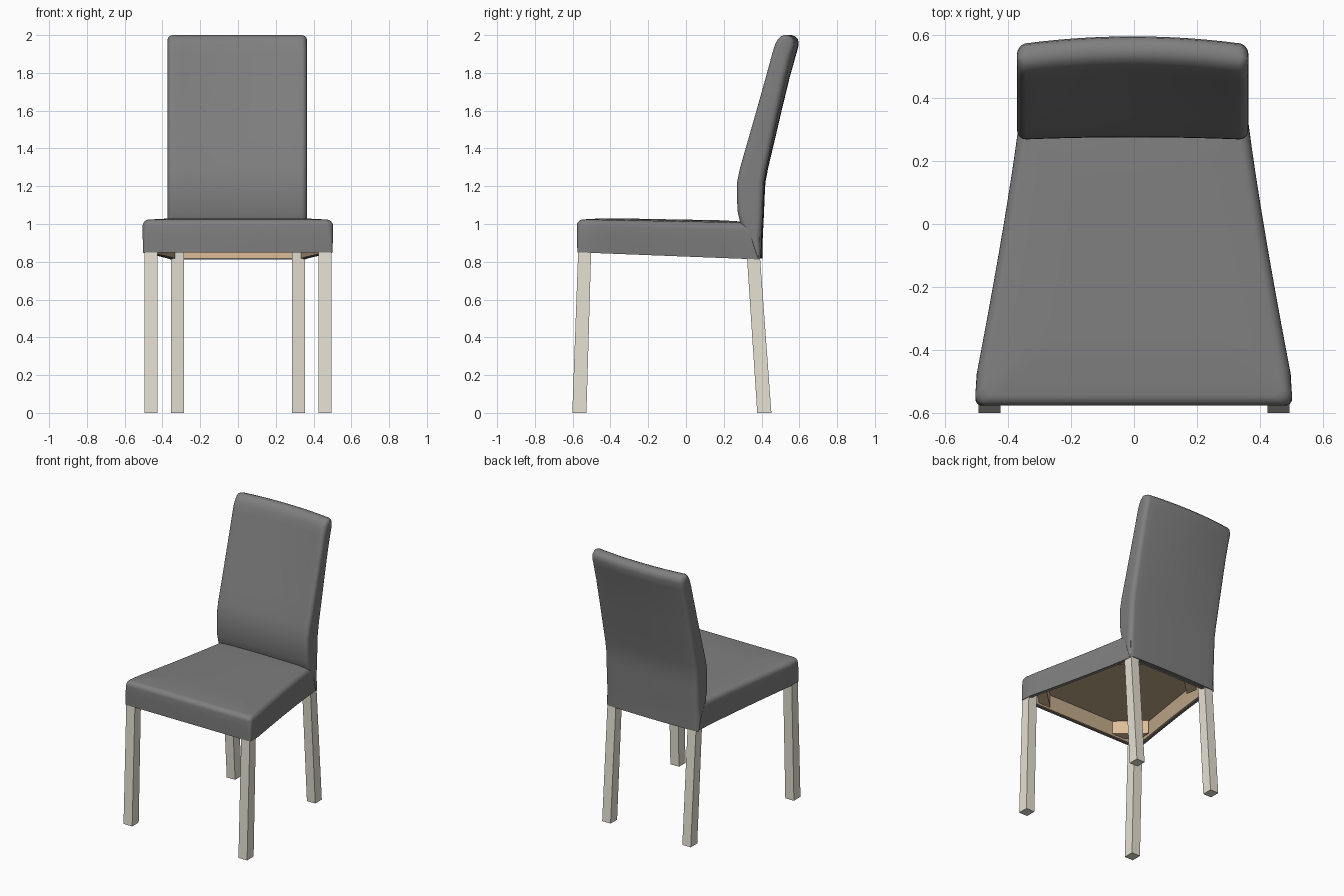
import bpy, bmesh, math

cube = bpy.data.objects.get("Cube")
if cube:
    bpy.data.objects.remove(cube, do_unlink=True)


def material(name, rgb):
    m = bpy.data.materials.new(name)
    m.use_nodes = True
    m.diffuse_color = (*rgb, 1)
    bsdf = next(n for n in m.node_tree.nodes if n.type == 'BSDF_PRINCIPLED')
    bsdf.inputs["Base Color"].default_value = (*rgb, 1)
    bsdf.inputs["Roughness"].default_value = 0.8
    return m


CLOTH = material("grey fabric", (0.212, 0.212, 0.212))
LEG = material("pale painted wood", (0.79, 0.75, 0.65))
TIMBER = material("tan timber", (0.72, 0.51, 0.32))
PLY = material("brown plywood", (0.56, 0.42, 0.27))


def loft(name, rings, mat, closed=False, smooth=False):
    """Skin a stack of equal rings, capping the ends unless it closes on itself."""
    bm = bmesh.new()
    loops = [[bm.verts.new(p) for p in ring] for ring in rings]
    pairs = list(zip(loops, loops[1:]))
    if closed:
        pairs.append((loops[-1], loops[0]))
    else:
        bm.faces.new(loops[0])
        bm.faces.new(loops[-1])
    for a, b in pairs:
        for i in range(len(a)):
            j = (i + 1) % len(a)
            bm.faces.new((a[i], a[j], b[j], b[i]))
    bmesh.ops.recalc_face_normals(bm, faces=bm.faces)
    mesh = bpy.data.meshes.new(name)
    bm.to_mesh(mesh)
    bm.free()
    mesh.materials.append(mat)
    obj = bpy.data.objects.new(name, mesh)
    bpy.context.collection.objects.link(obj)
    if smooth:
        bpy.ops.object.select_all(action='DESELECT')
        obj.select_set(True)
        bpy.context.view_layer.objects.active = obj
        bpy.ops.object.shade_smooth_by_angle(angle=math.radians(45))
    return obj


def quarter_turn(steps=6):
    return [math.pi / 2 * i / steps for i in range(steps + 1)]


# Seat plan: tapers to the back with softly flared sides
FRONT, BACK = -0.578, 0.39


def half_width(y):
    return 0.357 + 0.147 * min(1, max(0, (0.4 - y) / 0.9)) ** 1.18


def tilted(z, y):
    """The underside drops towards the back more than the top does."""
    return z - (0.039 - 0.11 * (z - 0.85)) * (y - FRONT)


def seat_ring(inset, z, radius=0.04):
    y0, y1 = FRONT + inset, BACK - inset
    half = [(1 - 2 * radius * (1 - math.sin(a)), y0 + radius * (1 - math.cos(a)))
            for a in quarter_turn()]
    half += [(1, y0 + radius + (y1 - y0 - radius) * i / 12) for i in range(1, 13)]
    right = [(s * (half_width(y) - inset), y) for s, y in half]
    outline = right + [(-x, y) for x, y in reversed(right)]
    return [(x - 0.001, y, tilted(z, y)) for x, y in outline]


# Upholstered seat with a hollow underside
EDGE, TIGHT = 0.035, 0.012
rings = [seat_ring(0.02, 0.985, TIGHT), seat_ring(0.02, 0.85, TIGHT),
         seat_ring(0.003, 0.85, TIGHT), seat_ring(0, 0.94, 0.022)]
rings += [seat_ring(EDGE * (1 - math.cos(a)), 0.99 + EDGE * math.sin(a), 0.032)
          for a in quarter_turn()]
rings += [seat_ring(0.1, 1.03), seat_ring(0.2, 1.034)]
loft("seat_cushion", rings, CLOTH, smooth=True)

# Timber frame under the seat, darker on the inner front and side faces
frame = loft("seat_frame", [seat_ring(0.018, 0.98, TIGHT), seat_ring(0.018, 0.853, TIGHT),
                            seat_ring(0.032, 0.853, TIGHT), seat_ring(0.032, 0.98, TIGHT)],
             TIMBER, closed=True)
frame.data.materials.append(PLY)
for face in frame.data.polygons:
    inward = face.normal.dot(face.center) < 0 and abs(face.normal.z) < 0.3
    if inward and face.normal.y > -0.5:
        face.material_index = 1

# Plywood panel closing the hollow
loft("seat_panel", [seat_ring(0.028, 0.963, TIGHT), seat_ring(0.028, 0.983, TIGHT)], PLY)

# Diagonal corner blocks
for side, label in ((1, "left"), (-1, "right")):
    for y, d, end, base in ((FRONT + 0.03, 1, "front", 0.868), (BACK - 0.03, -1, "back", 0.885)):
        w = half_width(y) - 0.03
        plan = [(w - 0.205, y), (w - 0.11, y), (w - 0.02, y + d * 0.08), (w - 0.03, y + d * 0.17)]
        loft(end + "_" + label + "_corner_block",
             [[(side * px, py, tilted(z, py)) for px, py in plan] for z in (base, 0.966)], TIMBER)

# Backrest: side profile rows of height, front and rear, swept across the width
ROWS = [(0.817, 0.372, 0.396), (0.92, 0.33, 0.398), (1.0, 0.288, 0.402), (1.06, 0.273, 0.405),
        (1.14, 0.268, 0.408), (1.22, 0.269, 0.412), (1.3, 0.285, 0.425), (1.45, 0.328, 0.457),
        (1.6, 0.37, 0.488), (1.78, 0.42, 0.527), (1.9, 0.452, 0.558), (1.95, 0.467, 0.571),
        (1.978, 0.482, 0.567), (1.994, 0.499, 0.552), (2.0, 0.515, 0.532)]
HALF, ROUND = 0.368, 0.03
INNER = HALF - ROUND


def back_ring(x, shrink):
    curve = 1 - (x / HALF) ** 2
    front, rear = [], []
    for z, yf, yb in ROWS:
        bow = curve * (0.008 + 0.018 * min(1, max(0, (z - 1.2) / 0.7)))
        e = min(shrink, 0.45 * (yb - yf))
        top = z - (shrink * 0.7 if z > 1.9 else 0)
        front.append((x - 0.004, yf + e + bow, top))
        rear.append((x - 0.004, yb - e + bow, top))
    return front + rear[::-1]


rounded = [(INNER + ROUND * math.cos(a), ROUND * (1 - math.sin(a))) for a in quarter_turn()]
stations = [(-x, e) for x, e in rounded]
stations += [(-INNER + 2 * INNER * i / 14, 0) for i in range(1, 14)]
stations += rounded[::-1]
loft("backrest", [back_ring(x, e) for x, e in stations], CLOTH, smooth=True)

# Square splayed legs
for side, label in ((1, "left"), (-1, "right")):
    for end, x0, x1, foot, top, height in (("front", 0.425, 0.494, -0.602, -0.568, 0.93),
                                           ("back", 0.287, 0.354, 0.377, 0.316, 0.93)):
        rings = []
        for y, z, depth in ((foot, 0, 0.075), (top, height, 0.068)):
            rings.append([(side * x0, y, z), (side * x1, y, z),
                          (side * x1, y + depth, z), (side * x0, y + depth, z)])
        loft(end + "_" + label + "_leg", rings, LEG)
